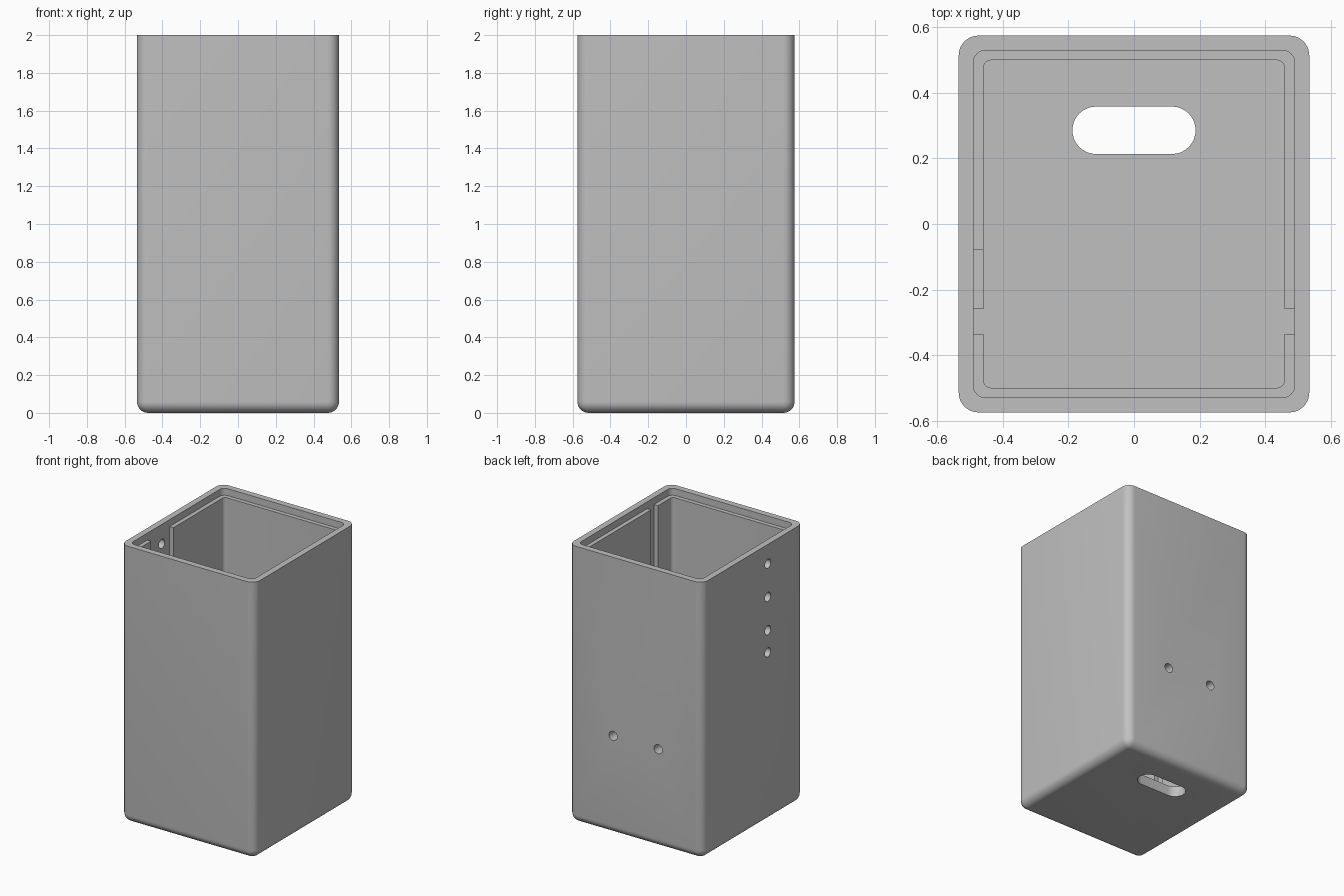
import bpy, bmesh, math

if "Cube" in bpy.data.objects:
    bpy.data.objects.remove(bpy.data.objects["Cube"])

HX, HY, H = 0.535, 0.575, 2.0      # outer half sizes and height
WALL, LINER = 0.045, 0.075         # wall thickness at the rim and at the liner
FLOOR, LEDGE = 0.075, 1.95         # floor top and liner top
IX, IY = HX - WALL, HY - WALL      # rim recess
LX, LY = HX - LINER, HY - LINER    # liner cavity

grey = bpy.data.materials.new("plain grey")
grey.diffuse_color = (0.53, 0.53, 0.53, 1)
grey.use_nodes = True
grey.node_tree.nodes["Principled BSDF"].inputs["Base Color"].default_value = grey.diffuse_color


def add_object(name, bm):
    bmesh.ops.recalc_face_normals(bm, faces=bm.faces)
    mesh = bpy.data.meshes.new(name)
    bm.to_mesh(mesh)
    bm.free()
    ob = bpy.data.objects.new(name, mesh)
    bpy.context.collection.objects.link(ob)
    mesh.materials.append(grey)
    return ob


def rounded(hx, hy, r, cy=0.0, n=8):
    """Outline of a rounded rectangle, counter-clockwise from the right side."""
    pts = []
    for i, (sx, sy) in enumerate(((1, 1), (-1, 1), (-1, -1), (1, -1))):
        for k in range(n + 1):
            a = math.pi / 2 * (i + k / n)
            pts.append((sx * (hx - r) + r * math.cos(a),
                        cy + sy * (hy - r) + r * math.sin(a)))
    return pts


def prism(name, pts, z0, z1):
    bm = bmesh.new()
    face = bm.faces.new([bm.verts.new((x, y, z0)) for x, y in pts])
    ext = bmesh.ops.extrude_face_region(bm, geom=[face])
    verts = [g for g in ext["geom"] if isinstance(g, bmesh.types.BMVert)]
    bmesh.ops.translate(bm, verts=verts, vec=(0, 0, z1 - z0))
    return add_object(name, bm)


def drill(name, loc, rot):
    bm = bmesh.new()
    bmesh.ops.create_cone(bm, cap_ends=True, segments=32,
                          radius1=0.033, radius2=0.033, depth=0.3)
    ob = add_object(name, bm)
    ob.location, ob.rotation_euler = loc, rot
    return ob


# Outer body: block rounded everywhere except around the open top
bm = bmesh.new()
bmesh.ops.create_cube(bm, size=1)
for v in bm.verts:
    v.co = (v.co.x * 2 * HX, v.co.y * 2 * HY, (v.co.z + 0.5) * H)
edges = [e for e in bm.edges if min(v.co.z for v in e.verts) < 1]
bmesh.ops.bevel(bm, geom=edges, offset=0.06, offset_type='OFFSET',
                segments=8, profile=0.5, affect='EDGES')
box = add_object("open_box", bm)

# Main cavity, with a panel groove running down each side
n = 8
p = rounded(LX, LY, 0.025, 0, n)
g0, g1 = -0.335, -0.26
corners = [p[i * (n + 1):(i + 1) * (n + 1)] for i in range(4)]
left = [(-LX, g1), (-IX, g1), (-IX, g0), (-LX, g0)]
right = [(-x, y) for x, y in reversed(left)]
outline = corners[0] + corners[1] + left + corners[2] + corners[3] + right
cutters = [prism("cavity_cutter", outline, FLOOR, H + 0.2)]

# Lid recess at the rim
cutters.append(prism("lid_recess_cutter", rounded(IX, IY, 0.037), LEDGE, H + 0.3))

# Pocket in the left liner, next to the groove
cutters.append(prism("pocket_cutter", [(-IX, -0.30), (-0.3, -0.30),
                                       (-0.3, -0.08), (-IX, -0.08)], 1.12, H + 0.1))

# Long hole in the floor
cutters.append(prism("floor_slot_cutter", rounded(0.188, 0.0725, 0.0724, 0.286), -0.1, 0.3))

# Round holes in the left wall and in the back wall
for z in (1.86, 1.62, 1.38, 1.22):
    cutters.append(drill("left_hole_cutter", (-HX, -0.17, z), (0, math.pi / 2, 0)))
for x in (-0.18, 0.18):
    cutters.append(drill("back_hole_cutter", (x, HY, 0.71), (math.pi / 2, 0, 0)))

# Cut everything out, then drop the cutters
bpy.context.view_layer.objects.active = box
box.select_set(True)
for c in cutters:
    c.hide_render = True
    mod = box.modifiers.new(c.name, 'BOOLEAN')
    mod.operation, mod.solver, mod.object = 'DIFFERENCE', 'EXACT', c
    bpy.ops.object.modifier_apply(modifier=mod.name)
    bpy.data.objects.remove(c)

bpy.ops.object.shade_smooth_by_angle(angle=math.radians(30))
